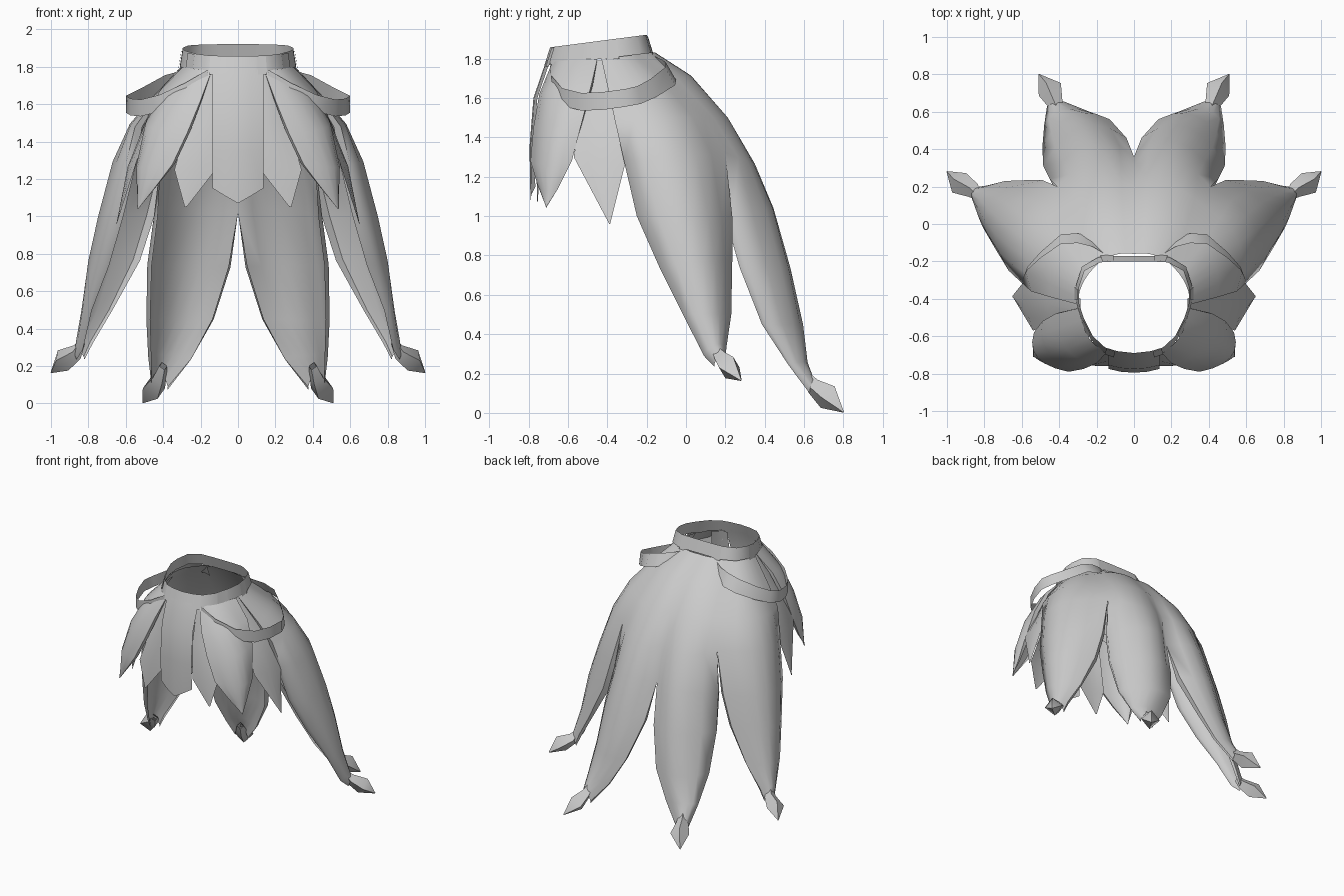
import bpy, bmesh, math
from mathutils import Vector

if "Cube" in bpy.data.objects:
    bpy.data.objects.remove(bpy.data.objects["Cube"])

grey = bpy.data.materials.new("cloth grey")
grey.use_nodes = True
COL = (0.6, 0.6, 0.6, 1)
grey.diffuse_color = COL
grey.node_tree.nodes["Principled BSDF"].inputs["Base Color"].default_value = COL


def finish(name, bm, angle=50):
    """Make a mirrored object of the left half."""
    bmesh.ops.remove_doubles(bm, verts=bm.verts, dist=0.0005)
    me = bpy.data.meshes.new(name)
    bm.to_mesh(me)
    bm.free()
    ob = bpy.data.objects.new(name, me)
    bpy.context.collection.objects.link(ob)
    me.materials.append(grey)
    ob.modifiers.new("mirror", "MIRROR").merge_threshold = 0.001
    bpy.ops.object.select_all(action="DESELECT")
    ob.select_set(True)
    bpy.context.view_layer.objects.active = ob
    bpy.ops.object.shade_smooth_by_angle(angle=math.radians(angle))


def skin(bm, rows, closed=False):
    """Join rows of points with quads."""
    grid = [[bm.verts.new(p) for p in r] for r in rows]
    for a, b in zip(grid, grid[1:]):
        n = len(a)
        for i in range(n if closed else n - 1):
            j = (i + 1) % n
            bm.faces.new((a[i], b[i], b[j], a[j]))


def petal(bm, rows, n=6, rims=(99, 99)):
    """Cloth bowed through (edge, middle, edge) rows; each edge curls
    inward from the row given in rims."""
    out, curls = [], ([], [])
    for k, r in enumerate(rows):
        a, m, b = map(Vector, r)
        out.append([a * (2*t - 1) * (t - 1) + m * 4*t * (1 - t) + b * t * (2*t - 1)
                    for t in (i / n for i in range(n + 1))])
        inward = ((a + b) / 2 - m) * 0.4
        for e, start, curl in zip((a, b), rims, curls):
            if k >= start:
                curl.append([e, e + (inward + (m - e) * 0.08) * min(1, k - start)])
    skin(bm, out)
    for curl in curls:
        if curl:
            skin(bm, curl)


def bud(bm, stations):
    """Four-sided pointed tip along (centre, radius) stations."""
    d = (Vector(stations[-1][0]) - Vector(stations[1][0])).normalized()
    u = d.cross(Vector((0, 0, 1))).normalized()
    v = d.cross(u)
    skin(bm, [[Vector(c) + (u * math.cos(k * math.pi/2) + v * math.sin(k * math.pi/2)) * r
               for k in range(4)] for c, r in stations], closed=True)


# Long rear skirt: two back petals and two side petals, joined at the top
back = [((0, -.16, 1.83), (.12, -.17, 1.83), (.22, -.24, 1.825)),
        ((0, .02, 1.71), (.17, .01, 1.71), (.32, -.08, 1.68)),
        ((0, .20, 1.50), (.20, .20, 1.50), (.38, .09, 1.50)),
        ((0, .31, 1.28), (.21, .34, 1.27), (.41, .20, 1.32)),
        ((0, .36, 1.02), (.23, .44, 1.04), (.45, .24, 1.00)),
        ((.04, .46, .73), (.28, .52, .74), (.485, .31, .74)),
        ((.13, .56, .45), (.33, .58, .45), (.49, .41, .45)),
        ((.25, .605, .24), (.39, .61, .26), (.48, .53, .25)),
        ((.375, .655, .09), (.42, .65, .17), (.465, .63, .12))]
side = [((.22, -.24, 1.825), (.28, -.33, 1.82), (.30, -.43, 1.80)),
        ((.32, -.08, 1.68), (.43, -.20, 1.66), (.45, -.39, 1.62)),
        ((.38, .09, 1.50), (.56, -.10, 1.50), (.55, -.36, 1.48)),
        ((.41, .20, 1.32), (.655, -.03, 1.30), (.60, -.315, 1.28)),
        ((.49, .235, 1.00), (.735, .04, 1.00), (.67, -.25, 1.00)),
        ((.56, .235, .77), (.785, .09, .77), (.74, -.135, .74)),
        ((.69, .23, .50), (.825, .13, .50), (.81, -.015, .50)),
        ((.79, .205, .33), (.86, .16, .35), (.845, .09, .30)),
        ((.825, .20, .25), (.865, .18, .30), (.87, .145, .25))]
bm = bmesh.new()
petal(bm, back, rims=(4, 3))
petal(bm, side, rims=(3, 0))
finish("rear_skirt", bm, angle=80)

# Pointed buds at the petal ends
bm = bmesh.new()
bud(bm, [((.40, .60, .20), .025), ((.42, .645, .135), .042),
         ((.45, .72, .08), .068), ((.508, .80, .004), .003)])
bud(bm, [((.835, .15, .32), .025), ((.86, .18, .275), .042),
         ((.935, .22, .23), .064), ((1.0, .28, .165), .003)])
finish("petal_tips", bm)

# Centre front panel
bm = bmesh.new()
petal(bm, [((0, -.71, 1.79), (.07, -.707, 1.79), (.135, -.69, 1.79)),
           ((0, -.775, 1.60), (.07, -.77, 1.60), (.135, -.755, 1.60)),
           ((0, -.795, 1.35), (.07, -.79, 1.35), (.135, -.775, 1.35)),
           ((0, -.79, 1.07), (.07, -.785, 1.11), (.135, -.765, 1.15))], 2)
finish("front_panel", bm)

# Broad front petals
bm = bmesh.new()
petal(bm, [((.14, -.68, 1.78), (.24, -.61, 1.79), (.295, -.45, 1.80)),
           ((.20, -.745, 1.62), (.36, -.67, 1.64), (.42, -.48, 1.67)),
           ((.27, -.775, 1.45), (.455, -.69, 1.47), (.49, -.52, 1.51)),
           ((.35, -.79, 1.28), (.515, -.715, 1.26), (.535, -.58, 1.28)),
           ((.44, -.755, 1.16), (.525, -.715, 1.13), (.535, -.65, 1.14)),
           ((.53, -.71, 1.045), (.535, -.71, 1.04), (.54, -.71, 1.045))], rims=(0, 0))
finish("front_petals", bm, angle=80)

# Pointed panels filling the gaps
bm = bmesh.new()
petal(bm, [((.12, -.685, 1.77), (.17, -.67, 1.77), (.22, -.63, 1.77)),
           ((.12, -.74, 1.50), (.19, -.73, 1.50), (.27, -.70, 1.50)),
           ((.135, -.76, 1.23), (.24, -.755, 1.24), (.34, -.74, 1.25)),
           ((.275, -.755, 1.05), (.28, -.755, 1.05), (.285, -.755, 1.05))], 4)
finish("inner_panels", bm)
bm = bmesh.new()
petal(bm, [((.27, -.51, 1.79), (.285, -.46, 1.79), (.285, -.40, 1.79)),
           ((.43, -.53, 1.55), (.465, -.43, 1.55), (.48, -.32, 1.55)),
           ((.54, -.57, 1.30), (.58, -.43, 1.28), (.59, -.31, 1.26)),
           ((.648, -.39, .96), (.65, -.39, .96), (.65, -.385, .96))], 4)
finish("outer_panels", bm)

# Hanging hip straps, leaning against the cloth towards the back
path = [(.16, -.12, 1.765), (.22, -.075, 1.75), (.30, -.05, 1.735), (.39, -.055, 1.71),
        (.50, -.15, 1.65), (.57, -.23, 1.615), (.60, -.31, 1.60), (.575, -.42, 1.585),
        (.52, -.53, 1.58), (.42, -.63, 1.605), (.28, -.685, 1.67), (.16, -.69, 1.74)]
lean = [max(0, (p[1] + .31) * .2) for p in path]
bm = bmesh.new()
skin(bm, [[Vector(p) + Vector((0, -s if h > 0 else 0, h)) for p, s in zip(path, lean)]
          for h in (.045, -.045)])
finish("hip_straps", bm)

# Tilted waistband, flatter at the back
half = [(0, -.69), (.09, -.68), (.155, -.66), (.22, -.60), (.27, -.50), (.295, -.42),
        (.295, -.34), (.265, -.25), (.18, -.205), (.09, -.20), (0, -.20)]


def band(i, t, grow=0.0):
    """Point on the band at profile index i, height t from 0 to 1."""
    x, y = half[i]
    s = 1 + .12 * (1 - t) + grow
    return Vector((x * (1 + .05 * (1 - t) + grow), -.44 + (y + .44) * s,
                   1.857 + (y + .69) * .13 - .092 * (1 - t)))


bm = bmesh.new()
skin(bm, [[band(i, t) for i in range(len(half))] for t in (0, 1)])
finish("waistband", bm)

# Belt loops, thin plates on the band
bm = bmesh.new()
for i in (1, 3, 5, 8):
    skin(bm, [[band(i, t, .02).lerp(band(i + 1, t, .02), f) for f in (.15, .85)]
              for t in (-.1, .95)])
finish("belt_loops", bm, angle=30)
